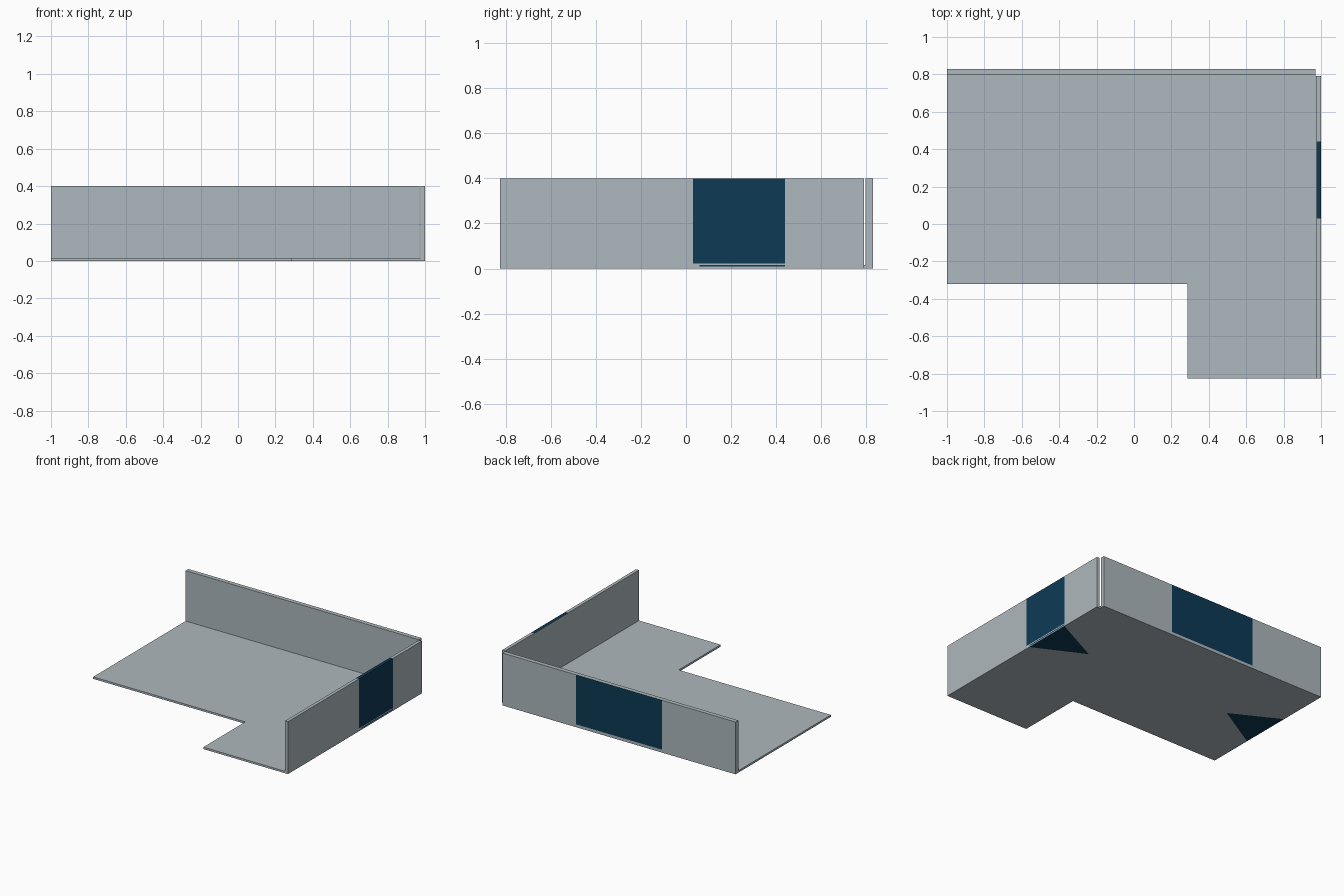
import bpy, bmesh
from mathutils import Vector

if "Cube" in bpy.data.objects:
    bpy.data.objects.remove(bpy.data.objects["Cube"])

def material(name, rgb):
    m = bpy.data.materials.new(name)
    m.diffuse_color = (*rgb, 1)
    m.use_nodes = True
    m.node_tree.nodes["Principled BSDF"].inputs["Base Color"].default_value = m.diffuse_color
    return m

GREY = material("pale_grey", (0.42, 0.48, 0.51))
NAVY = material("dark_navy", (0.004, 0.042, 0.091))

FLOOR_H, TOP = 0.015, 0.40

def build(name, outline, z0, z1, cuts, is_navy):
    """Extrude an outline, slice it along cut planes, colour faces by a rule."""
    bm = bmesh.new()
    base = bm.faces.new([bm.verts.new((x, y, z0)) for x, y in outline])
    ext = bmesh.ops.extrude_face_region(bm, geom=[base])
    for v in ext["geom"]:
        if isinstance(v, bmesh.types.BMVert):
            v.co.z = z1
    bmesh.ops.recalc_face_normals(bm, faces=bm.faces)
    for co, no in cuts:
        bmesh.ops.bisect_plane(bm, geom=bm.verts[:] + bm.edges[:] + bm.faces[:],
                               plane_co=co, plane_no=no)
    bm.normal_update()
    for f in bm.faces:
        f.material_index = int(is_navy(f.calc_center_median(), f.normal))
    me = bpy.data.meshes.new(name)
    bm.to_mesh(me)
    bm.free()
    me.materials.append(GREY)
    me.materials.append(NAVY)
    bpy.context.collection.objects.link(bpy.data.objects.new(name, me))

def box(x0, x1, y0, y1):
    return [(x0, y0), (x1, y0), (x1, y1), (x0, y1)]

# L-shaped floor with two navy triangles underneath, at the left and right edges
triangles = [[(1, 0.06), (1, 0.44), (0.62, 0.25)],
             [(-1, 0.03), (-1, 0.43), (-0.64, 0.24)]]

def edges(t):
    return [(Vector(t[i]), Vector(t[2])) for i in (0, 1)]

def inside(p, t):
    side = [(t[(i + 1) % 3][0] - t[i][0]) * (p.y - t[i][1])
            - (t[(i + 1) % 3][1] - t[i][1]) * (p.x - t[i][0]) for i in range(3)]
    return all(s > 0 for s in side) or all(s < 0 for s in side)

floor_cuts = [((0.0, 0.0, 0.008), (0, 0, 1))]
for t in triangles:
    # the middle plane stops the cuts of one triangle bending the other's faces
    for a, b in edges(t):
        d = b - a
        floor_cuts.append(((a.x, a.y, 0), (-d.y, d.x, 0)))
    floor_cuts.append(((t[2][0], 0, 0), (1, 0, 0)))

def floor_rule(c, n):
    if n.z < -0.9:
        return any(inside(c, t) for t in triangles)
    return n.x > 0.9 and c.x > 0.99 and 0.06 < c.y < 0.44 and c.z > 0.008

build("floor", [(-1, -0.32), (0.285, -0.32), (0.285, -0.825), (1, -0.825),
                (1, 0.79), (0.97, 0.79), (0.97, 0.83), (-1, 0.83)],
      0, FLOOR_H, floor_cuts, floor_rule)

# Right wall: navy panel on the outer face and over the top edge
build("right_wall", box(0.975, 1, -0.825, 0.79), FLOOR_H, TOP,
      [((0, 0.03, 0), (0, 1, 0)), ((0, 0.44, 0), (0, 1, 0)), ((0, 0, 0.022), (0, 0, 1))],
      lambda c, n: 0.03 < c.y < 0.44 and c.z > 0.022 and (n.x > 0.9 or n.z > 0.9))

# Back wall: navy panel on the outer face only
build("back_wall", box(-1, 0.97, 0.797, 0.83), FLOOR_H, TOP,
      [((-0.38, 0, 0), (1, 0, 0)), ((0.35, 0, 0), (1, 0, 0)), ((0, 0, 0.022), (0, 0, 1))],
      lambda c, n: -0.38 < c.x < 0.35 and c.z > 0.022 and n.y > 0.9)
